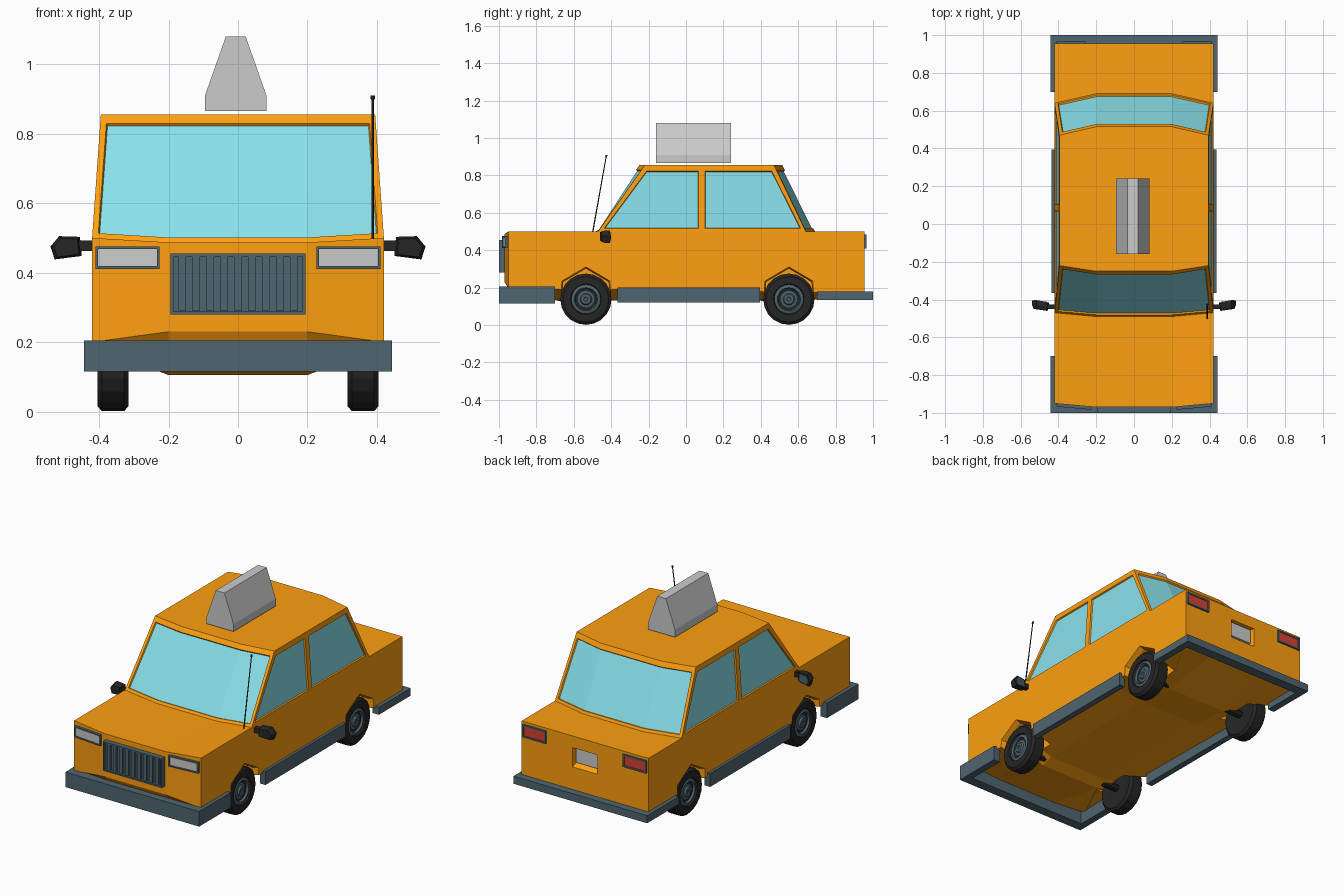
import bpy, bmesh
from math import sin, cos, pi
from mathutils import Vector

if "Cube" in bpy.data.objects:
    bpy.data.objects.remove(bpy.data.objects["Cube"])


def material(name, r, g, b):
    m = bpy.data.materials.new(name)
    m.diffuse_color = (r, g, b, 1)
    m.use_nodes = True
    m.node_tree.nodes["Principled BSDF"].inputs["Base Color"].default_value = m.diffuse_color
    return m


ORANGE = material("orange paint", 1.0, 0.35, 0.005)
SLATE = material("slate trim", 0.078, 0.130, 0.160)
GLASS = material("pale glass", 0.25, 0.75, 0.83)
BLACK = material("black rubber", 0.019, 0.019, 0.019)
RED = material("red lens", 0.70, 0.05, 0.035)


def make(name, verts, faces, mat=None):
    me = bpy.data.meshes.new(name)
    me.from_pydata(verts, [], faces)
    bm = bmesh.new()
    bm.from_mesh(me)
    bmesh.ops.recalc_face_normals(bm, faces=bm.faces)
    bm.to_mesh(me)
    bm.free()
    if mat:
        me.materials.append(mat)
    ob = bpy.data.objects.new(name, me)
    bpy.context.collection.objects.link(ob)
    return ob


def loft(name, rings, mat=None, strip_caps=False):
    """Skin a list of equal-sized point rings and close both ends."""
    n = len(rings[0])
    verts = [p for r in rings for p in r]
    faces = [(k * n + i, k * n + (i + 1) % n, (k + 1) * n + (i + 1) % n, (k + 1) * n + i)
             for k in range(len(rings) - 1) for i in range(n)]
    for o in (0, (len(rings) - 1) * n):
        if strip_caps:
            faces += [(o + i, o + i + 1, o + n - 2 - i, o + n - 1 - i) for i in range(n // 2 - 1)]
        else:
            faces.append(tuple(range(o, o + n)))
    return make(name, verts, faces, mat)


def box(name, x0, x1, y0, y1, z0, z1, mat=None):
    return loft(name, [[(x0, y0, z), (x1, y0, z), (x1, y1, z), (x0, y1, z)] for z in (z0, z1)], mat)


def lathe(name, profile, s, y, z, mat, n=20):
    """Turn (radius, x) points around the wheel axis."""
    return loft(name, [[(s * x, y + r * cos(2 * pi * i / n), z + r * sin(2 * pi * i / n))
                        for i in range(n)] for r, x in profile], mat)


def bezel(name, cx, cz, w, h, y0, y1, recess, border, slope=0.0):
    """Rectangular frame with a recessed back panel."""
    def ring(b, y):
        return [(cx + sx * (w / 2 - b), y + slope * sx * (w / 2 - b), cz + sz * (h / 2 - b))
                for sx, sz in ((-1, -1), (1, -1), (1, 1), (-1, 1))]
    return loft(name, [ring(0, y0), ring(0, y1), ring(border, y1), ring(border, recess)], SLATE)


def lens(name, cx, cz, w, h, y0, y1, mat=None, slope=0.0):
    return loft(name, [[(cx + sx * w / 2, y + slope * sx * w / 2, cz + sz * h / 2)
                        for sx, sz in ((-1, -1), (1, -1), (1, 1), (-1, 1))] for y in (y0, y1)], mat)


# Lower body: side y, middle y, top side, top middle, bottom side, bottom middle
stations = [(-.95, -.97, .50, .487, .20, .23),
            (-.93, -.94, .50, .487, .19, .18),
            (-.56, -.56, .50, .487, .19, .105),
            (-.47, -.49, .50, .487, .19, .13),
            (.30, .30, .50, .50, .18, .14),
            (.55, .55, .50, .50, .175, .115),
            (.955, .955, .50, .50, .175, .175)]
rings = []
for ys, ym, ts, tm, bs, bmid in stations:
    rings.append([(-.42, ys, ts), (-.2, ym, tm), (.2, ym, tm), (.42, ys, ts),
                  (.42, ys, bs), (.2, ym, bmid), (-.2, ym, bmid), (-.42, ys, bs)])
body = loft("body", rings, ORANGE, strip_caps=True)

# Wheel wells with flared arches, and the plate recess
WHEELS = {"front": -.535, "rear": .55}
ARCH = [(-.14, 0), (-.128, .235), (0, .31), (.128, .235), (.14, 0)]
cutters = []
for yc in WHEELS.values():
    for s in (-1, 1):
        cutters.append(loft("arch_cutter", [[(s * x, yc + a * k, .14 + (z - .14) * k) for a, z in ARCH]
                                            for x, k in ((.27, .95), (.39, .95), (.43, 1.02))], ORANGE))
cutters.append(loft("plate_cutter", [[(-w, y, z0), (w, y, z0), (w, y, .43), (-w, y, .43)]
                                     for y, w, z0 in ((.925, .076, .335), (.965, .086, .308))], ORANGE))
for c in cutters:
    c.hide_render = True
    m = body.modifiers.new("cut", 'BOOLEAN')
    m.operation, m.object, m.solver = 'DIFFERENCE', c, 'EXACT'
    bpy.context.view_layer.objects.active = body
    bpy.ops.object.modifier_apply(modifier=m.name)
    bpy.data.objects.remove(c)
box("rear_plate", -.072, .072, .92, .938, .338, .424)

# Cabin frame, with the panes inset from its faces
base = [(.2, -.49, .487), (.42, -.47, .5), (.42, .085, .5), (.42, .64, .5), (.2, .69, .5)]
roof = [(.2, -.25, .855), (.395, -.22, .855), (.395, .085, .855), (.395, .47, .855), (.2, .515, .855)]
cabin = loft("cabin", [h + [(-x, y, z) for x, y, z in reversed(h)] for h in (base, roof)], ORANGE)
panes = {"windscreen": (8, 9, 0), "rear_window": (3, 4, 5),
         "right_front_window": (1,), "right_rear_window": (2,),
         "left_rear_window": (6,), "left_front_window": (7,)}
bm = bmesh.new()
bm.from_mesh(cabin.data)
bm.faces.ensure_lookup_table()
groups = {name: [bm.faces[i] for i in ids] for name, ids in panes.items()}
for name, group in groups.items():
    # Flat frame, deeper along the roof edge, then a small sunken step
    bmesh.ops.inset_region(bm, faces=group, thickness=.017, depth=0,
                           use_even_offset=True, use_boundary=True)
    n = sum((f.normal for f in group), Vector()).normalized()
    down = Vector((0, 0, -1)) + n * n.z
    for v in {v for f in group for v in f.verts if v.co.z > .75}:
        v.co += down * .016
    bmesh.ops.inset_region(bm, faces=group, thickness=.003, depth=-.008,
                           use_even_offset=True, use_boundary=True)
    verts, faces = [], []
    for f in group:
        faces.append(tuple(range(len(verts), len(verts) + len(f.verts))))
        verts += [v.co.copy() for v in f.verts]
    pane = bpy.data.meshes.new(name)
    pane.from_pydata(verts, [], faces)
    pane.materials.append(GLASS)
    bpy.context.collection.objects.link(bpy.data.objects.new(name, pane))
bmesh.ops.delete(bm, geom=[f for g in groups.values() for f in g], context='FACES')
bm.to_mesh(cabin.data)
bm.free()

# Roof sign
sign = [(-.095, .865), (-.095, .91), (-.035, 1.08), (.022, 1.08), (.082, .91), (.082, .865)]
loft("roof_sign", [[(x, y, z) for x, z in sign] for y in (-.16, .24)])

# Wrap-around bumpers
for name, s, z0, z1 in (("front_bumper", -1, .115, .205), ("rear_bumper", 1, .135, .18)):
    u = [(-.443, .7), (-.443, 1), (.443, 1), (.443, .7), (.4, .7), (.4, .94), (-.4, .94), (-.4, .7)]
    loft(name, [[(x, s * y, z) for x, y in u] for z in (z0, z1)], SLATE)

# Grille with upright slats
bezel("grille", 0, .367, .39, .175, -.95, -1.0, -.982, .009)
for i in range(9):
    x = -.16 + i * .04
    box("grille_slat", x - .011, x + .011, -.996, -.975, .289, .446, SLATE)

TYRE = [(.07, .32), (.122, .315), (.137, .328), (.137, .392), (.122, .405), (.082, .405), (.076, .39)]
RIM = [(.075, .325), (.078, .396), (.062, .402), (.056, .388), (.032, .392), (.026, .402), (.012, .402), (.01, .396)]
for side, s in (("left", -1), ("right", 1)):
    # Lamps
    bezel(side + "_headlight_frame", s * .318, .443, .185, .065, -.945, -.975, -.965, .008, s * .09)
    lens(side + "_headlight", s * .318, .443, .169, .05, -.955, -.970, None, s * .09)
    bezel(side + "_taillight_frame", s * .333, .447, .155, .075, .945, .966, .958, .01)
    lens(side + "_taillight", s * .333, .447, .135, .055, .95, .962, RED)
    # Sill
    x0, x1 = sorted((s * .40, s * .437))
    box(side + "_sill", x0, x1, -.365, .395, .12, .2, SLATE)
    # Door mirror
    shell = [(.45, .448), (.455, .503), (.515, .505), (.54, .475), (.528, .438)]
    loft(side + "_mirror", [[(s * (.493 + (x - .493) * k), y + .12 * (x - .493), .473 + (z - .473) * k)
                             for x, z in shell] for y, k in ((-.455, .8), (-.435, 1), (-.41, 1))], BLACK)
    loft(side + "_mirror_glass", [[(s * (.493 + (x - .493) * .75), y + .12 * (x - .493), .473 + (z - .473) * .75)
                                   for x, z in shell] for y in (-.415, -.407)], SLATE)
    x0, x1 = sorted((s * .41, s * .46))
    box(side + "_mirror_arm", x0, x1, -.45, -.425, .462, .492, BLACK)
    # Wheels
    for end, yc in WHEELS.items():
        name = end + "_" + side
        lathe(name + "_tyre", TYRE, s, yc, .138, BLACK)
        lathe(name + "_rim", RIM, s, yc, .138, SLATE)
        lathe(name + "_axle", [(.022, .19), (.022, .33)], s, yc, .138, BLACK, 8)


# Aerial
def aerial_ring(t, r):
    return [(.388 + r * cos(i * pi / 3), -.50 + .075 * t + r * sin(i * pi / 3), .49 + .42 * t) for i in range(6)]


loft("aerial", [aerial_ring(t, r) for t, r in ((0, .004), (.97, .003), (.975, .006), (1, .006))], BLACK)
